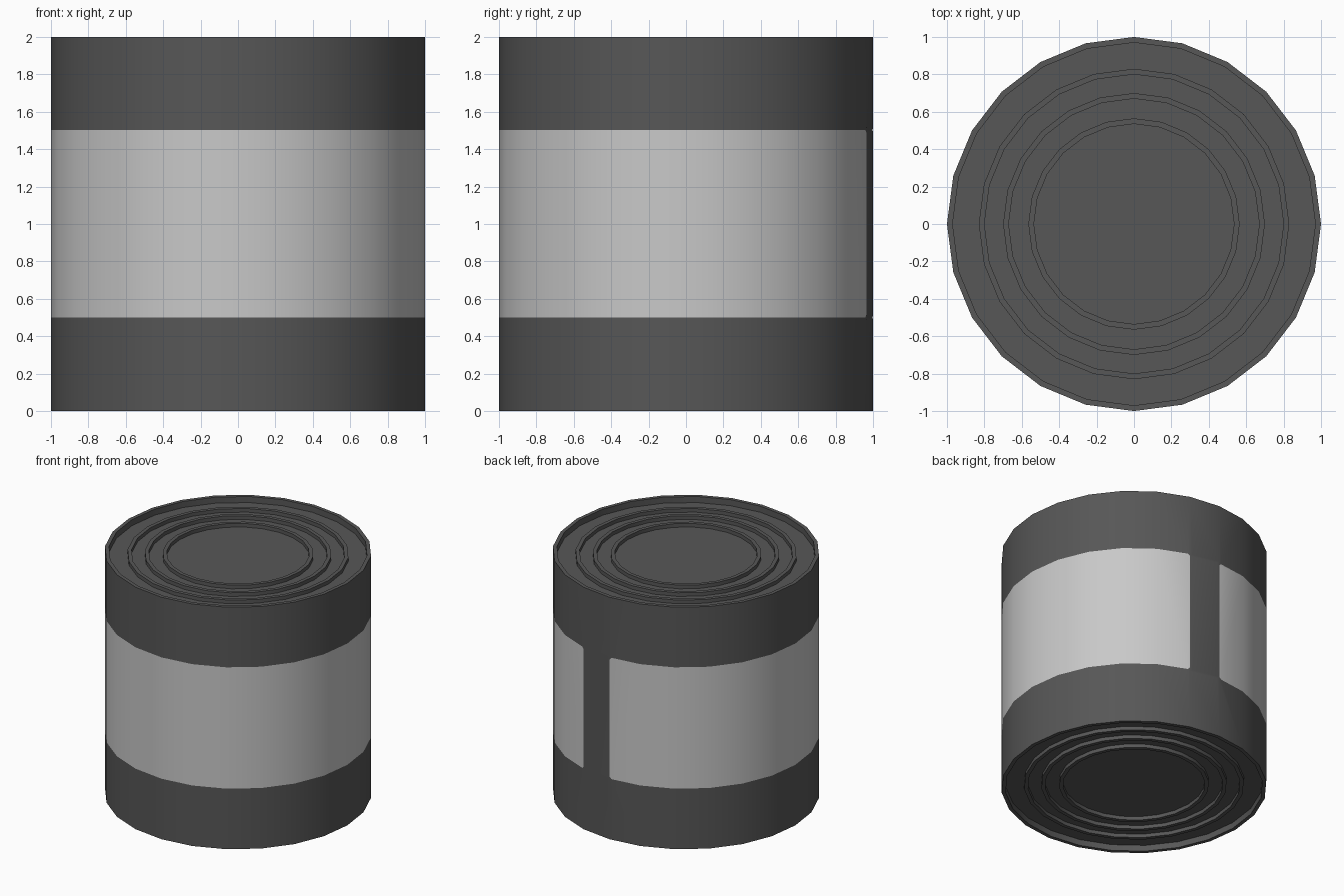
import bpy, bmesh, math

cube = bpy.data.objects.get("Cube")
if cube:
    bpy.data.objects.remove(cube, do_unlink=True)

SIDES = 24
GAP = 5                      # side panel left bare where the label ends meet
LABEL_LOW, LABEL_HIGH = 0.5, 1.503
RIM, RECESS, RIDGE = 0.03, 0.05, 0.03


def make_material(name, colour):
    mat = bpy.data.materials.new(name)
    mat.use_nodes = True
    mat.diffuse_color = colour
    bsdf = next(n for n in mat.node_tree.nodes if n.type == 'BSDF_PRINCIPLED')
    bsdf.inputs["Base Color"].default_value = colour
    bsdf.inputs["Roughness"].default_value = 0.6
    return mat


metal = make_material("dark grey metal", (0.095, 0.095, 0.095, 1))
paper = make_material("light grey label", (0.58, 0.58, 0.58, 1))


def lid_profile():
    """Radius and depth from the lid centre outwards, with raised rings."""
    points = []
    for outer in (0.565, 0.70, 0.83):
        inner = outer - RIM
        points += [(inner, RECESS), (inner, RECESS - RIDGE),
                   (outer, RECESS - RIDGE), (outer, RECESS)]
    return points + [(1 - RIM, RECESS), (1 - RIM, 0), (1, 0)]


# Whole can outline: bottom lid, wall with label edges, top lid
lid = lid_profile()
outline = [(r, d) for r, d in lid]
outline += [(1, LABEL_LOW), (1, LABEL_HIGH)]
outline += [(r, 2 - d) for r, d in reversed(lid)]

bm = bmesh.new()
rings = []
for r, z in outline:
    rings.append([bm.verts.new((r * math.cos(2 * math.pi * i / SIDES),
                                r * math.sin(2 * math.pi * i / SIDES), z))
                  for i in range(SIDES)])

label_ring = len(lid)        # index of the label's lower edge
for k in range(len(rings) - 1):
    a, b = rings[k], rings[k + 1]
    for i in range(SIDES):
        j = (i + 1) % SIDES
        face = bm.faces.new((a[i], a[j], b[j], b[i]))
        face.material_index = int(k == label_ring and i != GAP)

# Flat centre panels of both lids
bm.faces.new(list(reversed(rings[0])))
bm.faces.new(rings[-1])

# Clip the four label corners beside the bare strip
corners = [rings[k][i] for k in (label_ring, label_ring + 1)
           for i in (GAP, GAP + 1)]
clipped = bmesh.ops.bevel(bm, geom=corners, offset=0.018, segments=1,
                          profile=0.5, affect='VERTICES')
for face in clipped["faces"]:
    face.material_index = 0

bmesh.ops.recalc_face_normals(bm, faces=bm.faces[:])
mesh = bpy.data.meshes.new("can")
bm.to_mesh(mesh)
bm.free()
mesh.materials.append(metal)
mesh.materials.append(paper)

can = bpy.data.objects.new("can", mesh)
bpy.context.collection.objects.link(can)
bpy.ops.object.select_all(action='DESELECT')
can.select_set(True)
bpy.context.view_layer.objects.active = can
bpy.ops.object.shade_smooth_by_angle(angle=math.radians(30))
